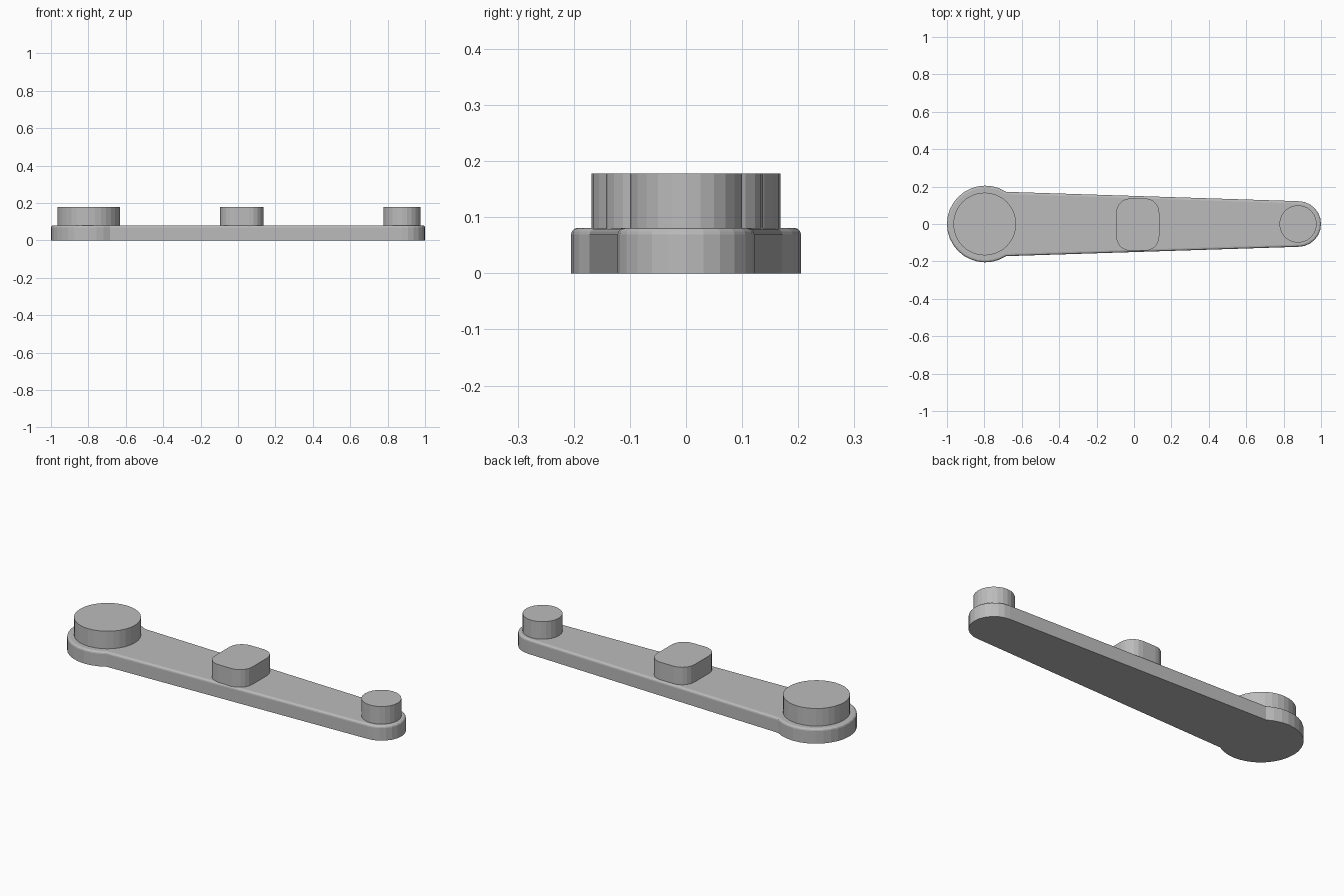
import bpy, bmesh
from math import sin, cos, radians

if "Cube" in bpy.data.objects:
    bpy.data.objects.remove(bpy.data.objects["Cube"])

grey = bpy.data.materials.new("plain grey")
grey.use_nodes = True
grey_value = (0.5, 0.5, 0.5, 1)
grey.diffuse_color = grey_value
grey.node_tree.nodes["Principled BSDF"].inputs["Base Color"].default_value = grey_value


def arc(cx, cy, r, start, end, steps):
    """Points along an arc, angles in degrees."""
    angles = [radians(start + (end - start) * i / steps) for i in range(steps + 1)]
    return [(cx + r * cos(a), cy + r * sin(a)) for a in angles]


def extruded(name, outline, bottom, top, bevel=0):
    """Flat outline raised to a solid, with an optional rounded top rim."""
    bm = bmesh.new()
    base = bm.faces.new([bm.verts.new((x, y, bottom)) for x, y in outline])
    raised = bmesh.ops.extrude_face_region(bm, geom=[base], use_keep_orig=True)["geom"]
    bmesh.ops.translate(bm, vec=(0, 0, top - bottom),
                        verts=[v for v in raised if isinstance(v, bmesh.types.BMVert)])
    bmesh.ops.recalc_face_normals(bm, faces=bm.faces)
    if bevel:
        rim = [e for e in bm.edges if all(v.co.z > top - 0.001 for v in e.verts)]
        bmesh.ops.bevel(bm, geom=rim, offset=bevel, segments=3, profile=0.5, affect="EDGES")
    mesh = bpy.data.meshes.new(name)
    bm.to_mesh(mesh)
    bm.free()
    mesh.materials.append(grey)
    obj = bpy.data.objects.new(name, mesh)
    bpy.context.collection.objects.link(obj)
    return obj


def disc(name, cx, r, sides):
    return extruded(name, arc(cx, 0, r, 0, 360, sides)[:-1], 0.06, 0.178)


# Tapered arm with a wide round head and a narrow round tip
head = arc(-0.795, 0, 0.205, 57, 303, 22)
tip = arc(0.878, 0, 0.122, -90, 90, 12)
extruded("arm", head + tip, 0, 0.081, bevel=0.012)

# Raised round bosses at both ends
disc("large_boss", -0.798, 0.168, 32)
disc("small_boss", 0.877, 0.1, 24)

# Raised middle pad with rounded corners
corner = 0.075
pad = []
for sx, sy, start in ((1, 1, 0), (-1, 1, 90), (-1, -1, 180), (1, -1, 270)):
    pad += arc(0.02 + sx * (0.115 - corner), -0.003 + sy * (0.14 - corner),
               corner, start, start + 90, 5)
extruded("middle_pad", pad, 0.06, 0.178)
